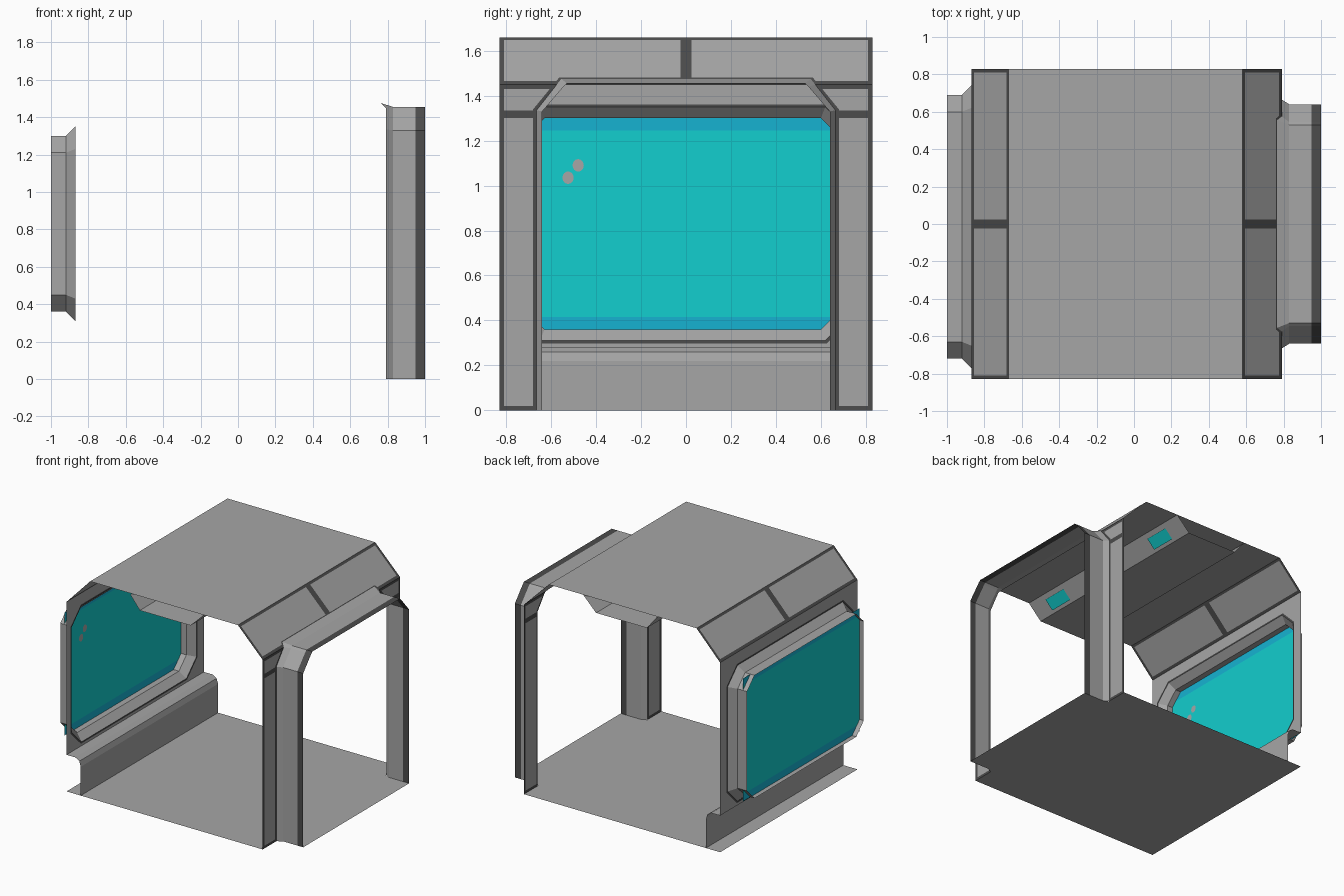
import bpy, bmesh, math
from mathutils import Vector

if "Cube" in bpy.data.objects:
    bpy.data.objects.remove(bpy.data.objects["Cube"])

# Colours
def mat(name, rgb):
    m = bpy.data.materials.new(name)
    m.diffuse_color = (*rgb, 1)
    m.use_nodes = True
    m.node_tree.nodes["Principled BSDF"].inputs["Base Color"].default_value = m.diffuse_color
    return m

MATS = [mat("panel grey", (0.38, 0.38, 0.38)), mat("trim dark grey", (0.072, 0.072, 0.072)),
        mat("glass cyan", (0.006, 0.62, 0.62)), mat("glass edge blue", (0.008, 0.45, 0.64))]
GREY, DARK, CYAN, BLUE = range(4)
L = 0.83                                  # half length along y
AXIS = {'x': Vector((1, 0, 0)), 'y': Vector((0, 1, 0)), 'z': Vector((0, 0, 1))}


def sheet(name, polys, cuts=(), rule=lambda c: GREY):
    """Thin sheet from polygons, cut along planes; faces coloured by rule(centre)."""
    bm = bmesh.new()
    for p in polys:
        bm.faces.new([bm.verts.new(v) for v in p])
    bmesh.ops.remove_doubles(bm, verts=bm.verts, dist=1e-4)
    for ax, val in cuts:
        bmesh.ops.bisect_plane(bm, geom=bm.verts[:] + bm.edges[:] + bm.faces[:],
                               plane_co=AXIS[ax] * val, plane_no=AXIS[ax])
    for f in bm.faces:
        f.material_index = rule(f.calc_center_median())
    me = bpy.data.meshes.new(name)
    bm.to_mesh(me)
    bm.free()
    for m in MATS:
        me.materials.append(m)
    ob = bpy.data.objects.new(name, me)
    bpy.context.collection.objects.link(ob)
    return ob


def bridge(a, b, closed=False):
    n = len(a)
    return [(a[i], a[(i + 1) % n], b[(i + 1) % n], b[i]) for i in range(n if closed else n - 1)]


def extrude(profile):
    """Polygons of an (x, z) profile run along y."""
    return bridge([(x, -L, z) for x, z in profile], [(x, L, z) for x, z in profile])


# Floor with door threshold, ceiling, base plinth
sheet("floor", extrude([(-0.87, 0), (0.79, 0)]))
sheet("door_threshold", [[(0.79, -0.66, 0), (0.83, -0.64, 0), (1, -0.64, 0),
                          (1, 0.64, 0), (0.83, 0.64, 0), (0.79, 0.66, 0)]])
sheet("ceiling", extrude([(-0.67, 1.66), (0.58, 1.66)]))
sheet("wall_plinth", extrude([(-0.87, 0.28), (-0.795, 0.28), (-0.762, 0.26),
                              (-0.75, 0.22), (-0.75, 0)]))

# Hanging ceiling trough with two lamps on its side
sheet("ceiling_trough", extrude([(0.29, 1.66), (0.18, 1.55), (-0.25, 1.55), (-0.33, 1.65)]))
for s in (-1, 1):
    lamp = [(0.265, 1.63), (0.2, 1.565)]
    y0, y1 = s * 0.57 - 0.1, s * 0.57 + 0.1
    sheet("ceiling_lamp", [[(x + 0.004, y, z - 0.004) for (x, z), y in
                            ((lamp[0], y0), (lamp[0], y1), (lamp[1], y1), (lamp[1], y0))]],
          rule=lambda c: CYAN)

# Doorway loops: half outlines as (y, z), mirrored
def door_loop(half, x=None):
    pts = half + [(-y, z) for y, z in reversed(half)]
    return [(0.79 - max(0, z - 1.45) if x is None else x, y, z) for y, z in pts]

TRIM = [(0.68, 0), (0.68, 1.34), (0.59, 1.45), (0.565, 1.48)]
LIP = [(0.665, 0), (0.665, 1.335), (0.575, 1.45), (0.555, 1.475)]
JAMB = [(0.64, 0), (0.64, 1.33), (0.545, 1.44), (0.53, 1.455)]
sheet("door_trim", bridge(door_loop(TRIM), door_loop(LIP)), rule=lambda c: DARK)
sheet("door_flare", bridge(door_loop(LIP), door_loop(JAMB, 0.83)))
sheet("door_jamb", bridge(door_loop(JAMB, 0.83), door_loop(JAMB, 1.0)), [('x', 0.95)],
      lambda c: DARK if c.x > 0.95 else GREY)

# Door wall panels with dark seams
def wall_rule(c):
    seam = abs(c.y) > 0.81 or c.z < 0.02 or 1.30 < c.z < 1.335 or c.z > 1.43
    return DARK if seam else GREY

for s in (-1, 1):
    sheet("door_wall", [[(0.79, s * y, z) for y, z in
                         [(L, 0), *TRIM[:3], (L, 1.45)]]],
          [('y', s * 0.81), ('z', 0.02), ('z', 1.30), ('z', 1.335), ('z', 1.43)], wall_rule)

# Sloped panels below the ceiling, with dark borders and a middle seam
def slope_rule(c):
    seam = abs(c.y) > 0.81 or abs(c.y) < 0.025 or c.z > 1.647 or c.z < 1.465
    return DARK if seam else GREY

slope_cuts = [('y', v) for v in (-0.81, -0.025, 0.025, 0.81)] + [('z', 1.465), ('z', 1.647)]
sheet("right_slope", [[(0.58, -L, 1.66), (0.58, L, 1.66), (0.79, L, 1.45),
                       *door_loop(TRIM[2:]), (0.79, -L, 1.45)]], slope_cuts, slope_rule)
sheet("left_slope", extrude([(-0.87, 1.45), (-0.67, 1.66)]), slope_cuts, slope_rule)

# Window wall: octagonal opening, flared frame
def octagon(g, x, c):
    y0, y1, z0, z1 = -0.72 - g, 0.69 + g, 0.36 - g, 1.30 + g
    return [(x, y, z) for y, z in ((y0, z0 + c), (y0 + c, z0), (y1 - c, z0), (y1, z0 + c),
                                   (y1, z1 - c), (y1 - c, z1), (y0 + c, z1), (y0, z1 - c))]

def wall_rect():
    corners = [(-L, 0.28), (L, 0.28), (L, 1.45), (-L, 1.45)]
    return [(-0.87, y, z) for y, z in corners for _ in (0, 1)]

def ring_faces(a, b):
    """Closed bridge that skips repeated corner points."""
    return [list(dict.fromkeys(q)) for q in bridge(a, b, True)]

trim, lip = octagon(0.062, -0.87, 0.125), octagon(0.05, -0.87, 0.12)
inner, outer = octagon(0, -0.92, 0.09), octagon(0, -1.0, 0.09)
sheet("window_wall", ring_faces(wall_rect(), trim))
sheet("window_trim", ring_faces(trim, lip), rule=lambda c: DARK)
sheet("window_flare", ring_faces(lip, inner))
sheet("window_frame", ring_faces(inner, outer))

# Glass pane with blue bands, and two small round marks
sheet("window_glass", [[(-0.965, -0.72, 0.36), (-0.965, 0.69, 0.36),
                        (-0.965, 0.69, 1.30), (-0.965, -0.72, 1.30)]],
      [('z', 0.415), ('z', 1.245)], lambda c: CYAN if 0.415 < c.z < 1.245 else BLUE)
for y, z in ((-0.48, 1.09), (-0.525, 1.035)):
    sheet("glass_mark", [[(-0.96, y + 0.025 * math.cos(a), z + 0.028 * math.sin(a))
                          for a in [i * math.tau / 16 for i in range(16)]]])
